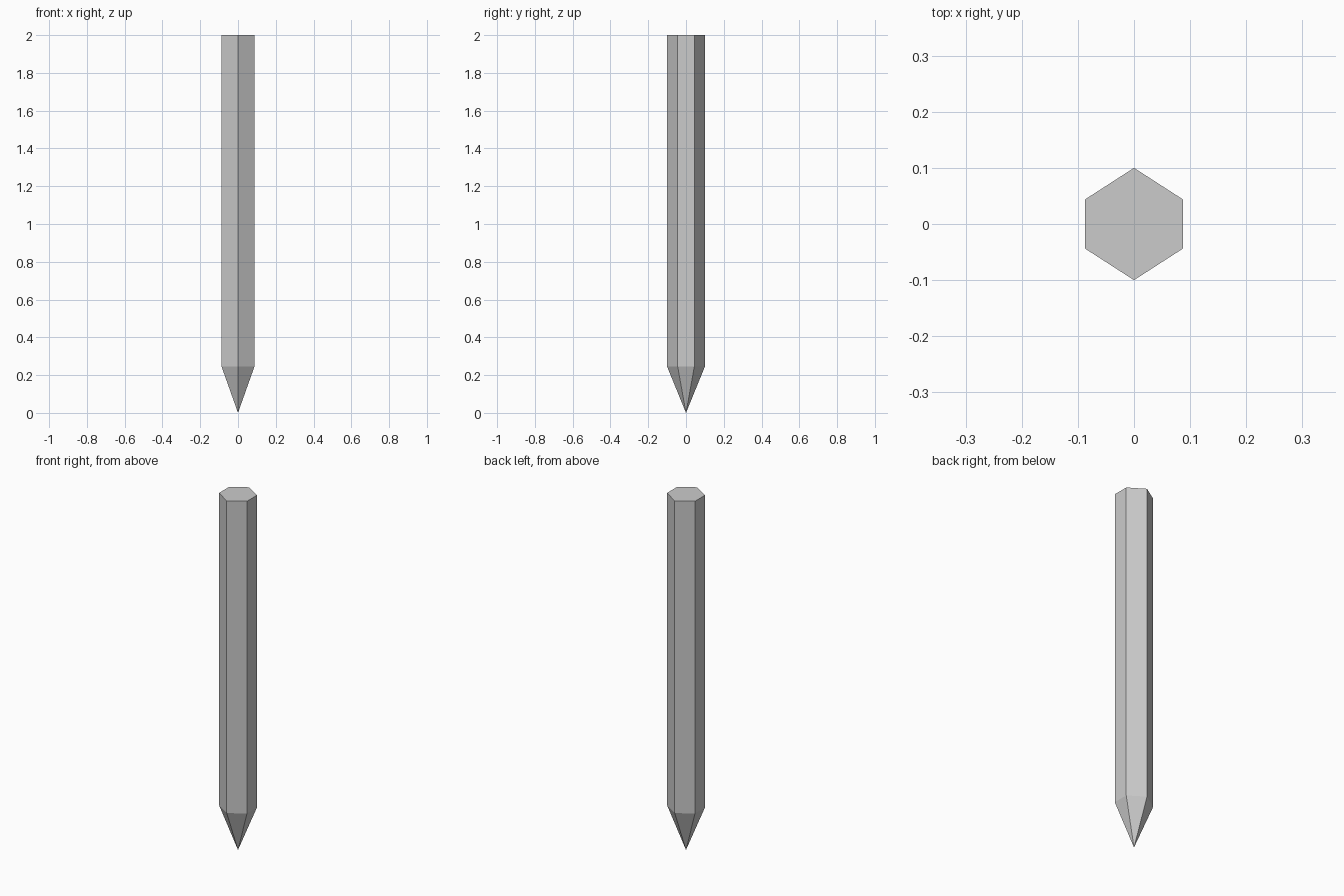
import bpy, bmesh

if "Cube" in bpy.data.objects:
    bpy.data.objects.remove(bpy.data.objects["Cube"])

# Slightly squashed hexagonal cross-section
SECTION = [(0, -0.1), (0.087, -0.044), (0.087, 0.044),
           (0, 0.1), (-0.087, 0.044), (-0.087, -0.044)]
SHOULDER, TOP = 0.245, 2.0

bm = bmesh.new()

# Straight shaft: bottom and top rings with a flat cap
low = [bm.verts.new((x, y, SHOULDER)) for x, y in SECTION]
high = [bm.verts.new((x, y, TOP)) for x, y in SECTION]
bm.faces.new(high)

# Pointed end
tip = bm.verts.new((0, 0, 0))

for i in range(len(SECTION)):
    j = (i + 1) % len(SECTION)
    bm.faces.new((low[i], low[j], high[j], high[i]))
    bm.faces.new((tip, low[j], low[i]))

bmesh.ops.recalc_face_normals(bm, faces=bm.faces)
mesh = bpy.data.meshes.new("pointed_stake")
bm.to_mesh(mesh)
bm.free()
stake = bpy.data.objects.new("pointed_stake", mesh)
bpy.context.collection.objects.link(stake)
